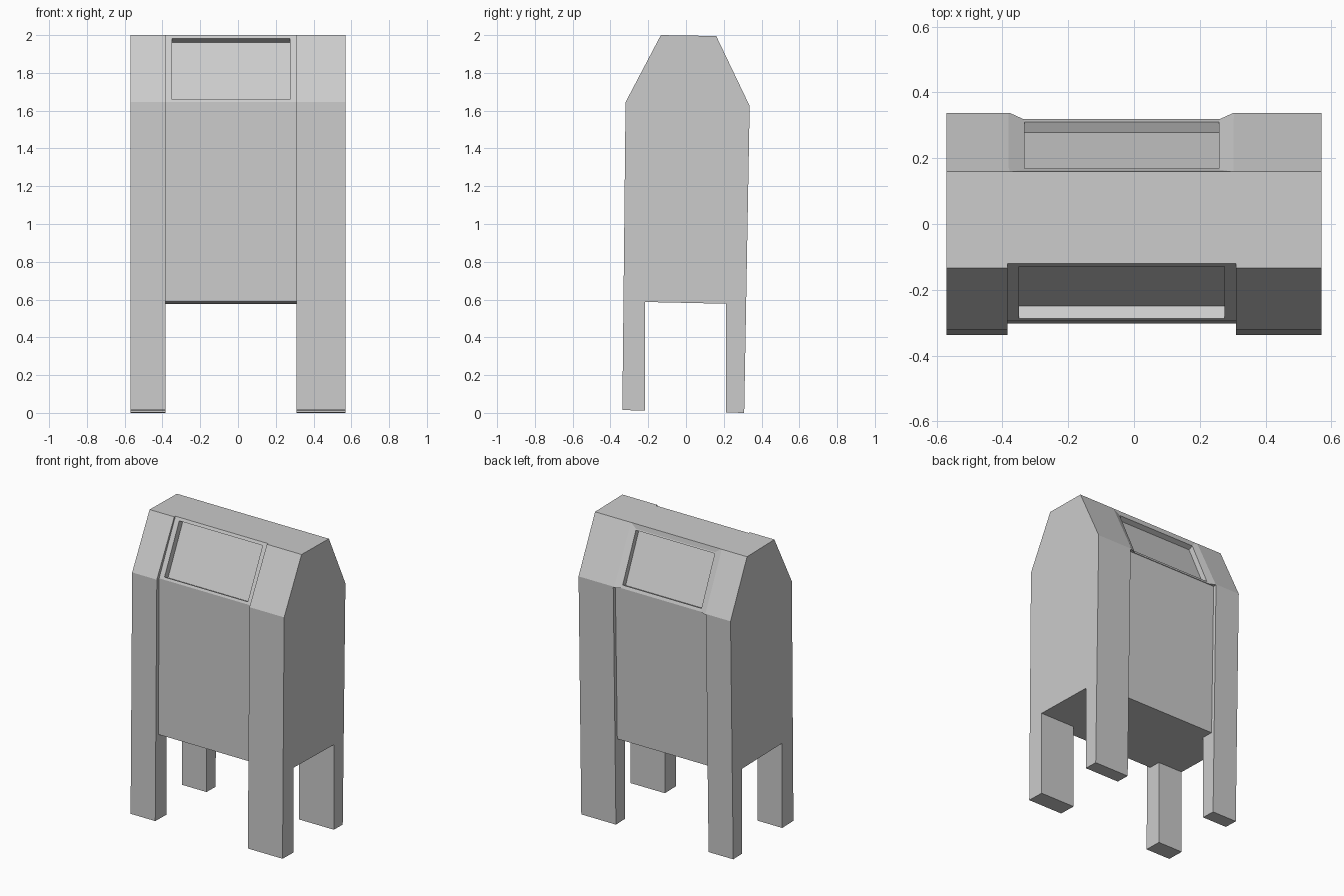
import bpy, bmesh

if "Cube" in bpy.data.objects:
    bpy.data.objects.remove(bpy.data.objects["Cube"])

TILT = -0.022          # slight lean of the horizontal faces
PX0, PX1 = -0.385, 0.31  # panel extent between the side strips


def make_object(name, rings):
    """Solid from two matching closed rings of points."""
    bm = bmesh.new()
    a, b = [[bm.verts.new(p) for p in r] for r in rings]
    n = len(a)
    bm.faces.new(a)
    bm.faces.new(b[::-1])
    for i in range(n):
        j = (i + 1) % n
        bm.faces.new((a[j], a[i], b[i], b[j]))
    bmesh.ops.recalc_face_normals(bm, faces=bm.faces[:])
    me = bpy.data.meshes.new(name)
    bm.to_mesh(me)
    bm.free()
    ob = bpy.data.objects.new(name, me)
    bpy.context.collection.objects.link(ob)
    return ob


def extrude_x(name, prof, x0, x1):
    return make_object(name, [[(x, y, z) for y, z in prof] for x in (x0, x1)])


def slot_profile(low, high, n, out, depth):
    """Slot cross-section perpendicular to a slope from low to high."""
    def off(p, d):
        return (p[0] + n[0] * d, p[1] + n[1] * d)
    return [off(low, out), off(high, out), off(high, -depth), off(low, -depth)]


# Main housing with pitched shoulders
body = extrude_x("mailbox_body", [
    (-0.337, 0.015), (-0.32, 1.645), (-0.133, 2.0),
    (0.16, 1.995), (0.337, 1.625), (0.308, 0.0)], -0.57, 0.57)

# Cross-shaped space between the four legs
Y0, Y1 = -0.217, 0.212
plan = [(-1, Y0), (PX0, Y0), (PX0, -1), (PX1, -1), (PX1, Y0), (1, Y0),
        (1, Y1), (PX1, Y1), (PX1, 1), (PX0, 1), (PX0, Y1), (-1, Y1)]
leg_gap = make_object("leg_gap_cutter", [
    [(x, y, -0.2) for x, y in plan],
    [(x, y, 0.5825 + TILT * y) for x, y in plan]])

# Recessed front panel and its window
front_panel = extrude_x("front_panel_cutter", [
    (-0.6, 0.4), (-0.304, 0.4), (-0.295, 1.645), (-0.071, 2.1), (-0.6, 2.1)], PX0, PX1)
front_window = extrude_x("front_window_cutter", slot_profile(
    (-0.288, 1.66), (-0.13, 1.981), (-0.897, 0.442), 0.03, 0.043), -0.35, 0.275)

# Recessed lower back panel
back_panel = extrude_x("back_panel_cutter", [
    (0.29, 0.4), (0.314, 1.62), (0.6, 1.62), (0.6, 0.4)], PX0, PX1)

# Shallow pocket with bevelled ends on the back slope
pocket = make_object("back_pocket_cutter", [
    [(x, y, z) for x, y, z in ((PX0, 0.158, 2.003), (PX1, 0.158, 2.003),
                               (PX1, 0.343, 1.616), (PX0, 0.343, 1.616))],
    [(x, y, z) for x, y, z in ((-0.335, 0.165, 1.965), (0.26, 0.165, 1.965),
                               (0.26, 0.323, 1.61), (-0.335, 0.323, 1.61))]])
back_window = extrude_x("back_window_cutter", slot_profile(
    (0.31, 1.639), (0.169, 1.957), (0.91, 0.41), 0.03, 0.035), -0.333, 0.258)

# Carve everything, then drop the cutters
bpy.context.view_layer.objects.active = body
for cutter in (leg_gap, front_panel, front_window, back_panel, pocket, back_window):
    cutter.hide_render = True
    mod = body.modifiers.new(cutter.name, 'BOOLEAN')
    mod.operation = 'DIFFERENCE'
    mod.solver = 'EXACT'
    mod.object = cutter
    bpy.ops.object.modifier_apply(modifier=mod.name)
    bpy.data.objects.remove(cutter)
